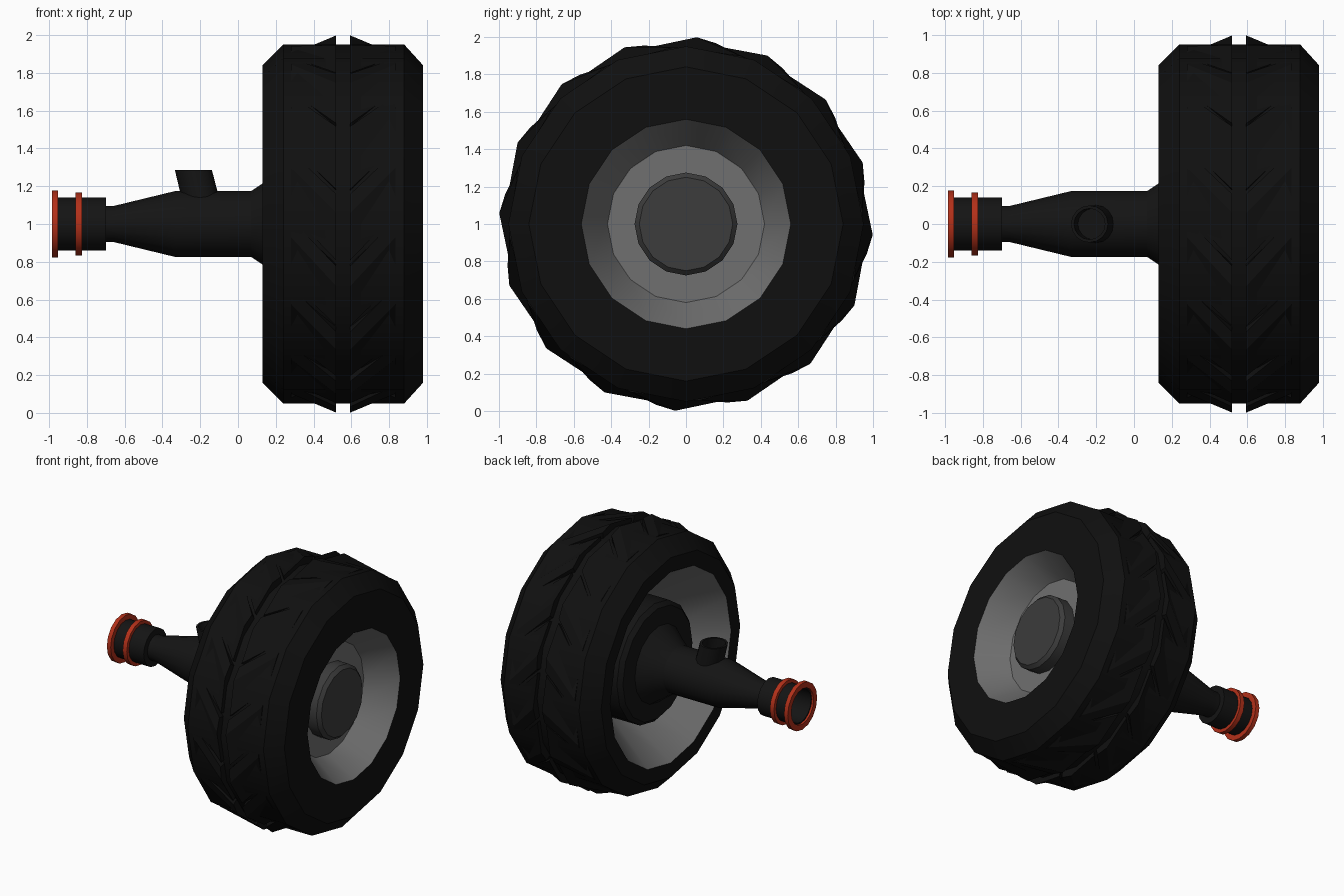
import bpy, bmesh, math
from mathutils import Vector

if "Cube" in bpy.data.objects:
    bpy.data.objects.remove(bpy.data.objects["Cube"])


def material(name, rgb):
    m = bpy.data.materials.new(name)
    m.diffuse_color = (*rgb, 1)
    m.use_nodes = True
    m.node_tree.nodes["Principled BSDF"].inputs["Base Color"].default_value = m.diffuse_color
    return m


RUBBER = material("black_rubber", (0.005, 0.005, 0.005))
AXLE = material("black_metal", (0.007, 0.007, 0.007))
RIM = material("light_grey", (0.16, 0.16, 0.16))
HUB = material("dark_grey", (0.045, 0.045, 0.045))
RED = material("rust_red", (0.45, 0.03, 0.01))
SIDES = 16


def polar(x, r, deg):
    """Point around the wheel axis; angle 0 is straight up."""
    a = math.radians(deg)
    return Vector((x, r * math.sin(a), 1 + r * math.cos(a)))


def finish(name, bm, mat, smooth=True):
    bmesh.ops.remove_doubles(bm, verts=bm.verts[:], dist=1e-5)
    bmesh.ops.recalc_face_normals(bm, faces=bm.faces[:])
    me = bpy.data.meshes.new(name)
    bm.to_mesh(me)
    bm.free()
    me.materials.append(mat)
    ob = bpy.data.objects.new(name, me)
    bpy.context.collection.objects.link(ob)
    if smooth:
        bpy.ops.object.select_all(action='DESELECT')
        ob.select_set(True)
        bpy.context.view_layer.objects.active = ob
        bpy.ops.object.shade_smooth_by_angle(angle=math.radians(28))
    return ob


def loft(bm, rings, closed=False):
    """Bridge rings of points with quads."""
    vr = [[bm.verts.new(p) for p in ring] for ring in rings]
    n = len(vr[0])
    pairs = list(zip(vr, vr[1:])) + ([(vr[-1], vr[0])] if closed else [])
    for a, b in pairs:
        for i in range(n):
            j = (i + 1) % n
            bm.faces.new((a[i], a[j], b[j], b[i]))
    return vr


def revolve(name, profile, mat, closed=False):
    bm = bmesh.new()
    loft(bm, [[polar(x, r, 360 * i / SIDES) for i in range(SIDES)]
              for x, r in profile], closed)
    return finish(name, bm, mat)


# Tyre carcass with chamfered shoulders
revolve("tyre", [(.13, .73), (.13, .84), (.24, .95), (.88, .95),
                 (.98, .84), (.98, .56)], RUBBER)

# Chevron tread lugs, mirrored about the tyre's middle plane
MID = .557
bm = bmesh.new()
for k in range(16):
    for side in (-1, 1):
        rings = []
        for off, shift, radii in ((.037, 0, (.9, .965, 1.0, .98, .9)),
                                  (.277, 15, (.88, .936, .946, .938, .88))):
            angles = (-11.5, -11.5, 3.3, 9.3, 9.3)
            rings.append([polar(MID + side * off, r, a + shift + 22.5 * k)
                          for r, a in zip(radii, angles)])
        v = loft(bm, rings)
        bm.faces.new(v[0])
        bm.faces.new(v[1])
finish("tread_lugs", bm, RUBBER, smooth=False)

# Rim: shallow dish outside, deep cone inside
revolve("rim", [(.98, .56), (.77, .42), (.77, 0), (.5, 0), (.5, .45),
                (.13, .73)], RIM, closed=True)

# Hub cap on the outer side
revolve("hub_cap", [(.76, 0), (.76, .275), (.855, .275), (.88, .25), (.88, 0)], HUB)

# Axle housing, flaring into the brake drum inside the rim
revolve("axle_housing", [(-.72, 0), (-.72, .095), (-.66, .095), (-.33, .175),
                         (.07, .175), (.13, .215), (.23, .29), (.24, .42),
                         (.27, .45), (.52, .45), (.52, 0)], AXLE)

# Hollow coupling sleeve at the inner end
revolve("coupling_sleeve", [(-.97, .14), (-.70, .14), (-.70, 0), (-.74, 0),
                            (-.74, .125), (-.97, .125)], AXLE, closed=True)

# Red rings on the sleeve
for name, x0, x1, r in (("end_ring", -.985, -.953, .178),
                        ("inner_ring", -.86, -.825, .166)):
    revolve(name, [(x0, .135), (x0, r), (x1, r), (x1, .135)], RED, closed=True)

# Slanted open port on top of the housing
bm = bmesh.new()
rings = [[Vector((cx + r * math.cos(2 * math.pi * i / SIDES),
                  r * math.sin(2 * math.pi * i / SIDES), z)) for i in range(SIDES)]
         for cx, r, z in ((-.19, .10, 1.10), (-.236, .098, 1.285),
                          (-.236, .082, 1.285), (-.215, .082, 1.20), (-.215, 0, 1.20))]
loft(bm, rings)
finish("top_port", bm, AXLE)
